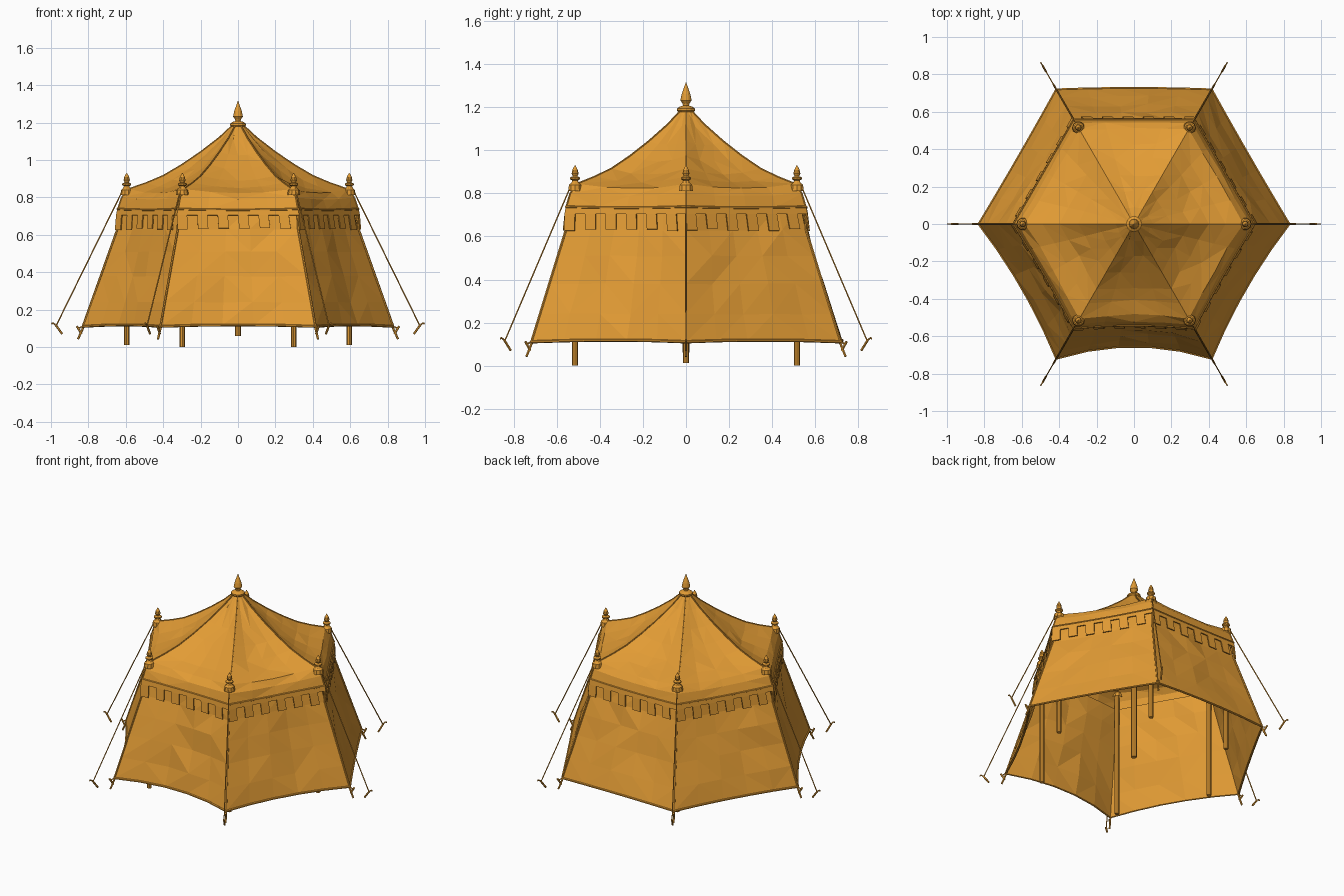
import bpy, bmesh, math, random
from mathutils import Vector, Matrix

random.seed(4)
cube = bpy.data.objects.get("Cube")
if cube:
    bpy.data.objects.remove(cube, do_unlink=True)

canvas = bpy.data.materials.new("golden canvas")
canvas.use_nodes = True
COLOUR = (0.76, 0.33, 0.035, 1)
canvas.diffuse_color = COLOUR
canvas.node_tree.nodes["Principled BSDF"].inputs["Base Color"].default_value = COLOUR

SIDES = 6
BOW = [0.004, -0.008, 0.004, 0.028, 0.065, 0.028]  # inward sag of each wall hem


def polar(r, z, k):
    a = math.radians(60 * k)
    return Vector((r * math.cos(a), r * math.sin(a), z))


def edge_point(r, z, k, u, bow=0.0, drop=0.0):
    """Point on side k at fraction u, sagging inward and down mid-side."""
    p = polar(r, z, k).lerp(polar(r, z, k + 1), u)
    s = 4 * u * (1 - u)
    p -= polar(1, 0, k + 0.5) * bow * s
    p.z -= drop * s
    return p


def finish(bm, name, thickness=0.0):
    bmesh.ops.remove_doubles(bm, verts=bm.verts, dist=0.0002)
    bmesh.ops.recalc_face_normals(bm, faces=bm.faces)
    mesh = bpy.data.meshes.new(name)
    bm.to_mesh(mesh)
    bm.free()
    mesh.materials.append(canvas)
    ob = bpy.data.objects.new(name, mesh)
    bpy.context.collection.objects.link(ob)
    if thickness:
        mod = ob.modifiers.new("cloth thickness", 'SOLIDIFY')
        mod.thickness = thickness
        mod.offset = -1
    return ob


def cloth(name, rows, cols, bows, wrinkle, thickness):
    """Six-sided cloth; rows are (radius, z, bow share, mid-side drop)."""
    bm = bmesh.new()
    for k in range(SIDES):
        grid = []
        for i, (r, z, share, drop) in enumerate(rows):
            line = []
            for c in range(cols + 1):
                p = edge_point(r, z, k, c / cols, bows[k] * share, drop)
                if 0 < c < cols and 0 < i < len(rows) - 1:
                    p += polar(1, 0.3, k + 0.5) * random.uniform(-wrinkle, wrinkle)
                line.append(bm.verts.new(p))
            grid.append(line)
        for a, b in zip(grid, grid[1:]):
            for c in range(cols):
                quad = (a[c], a[c + 1], b[c + 1], b[c])
                flip = random.random() < 0.5
                q = quad[1:] + quad[:1] if flip else quad
                bm.faces.new((q[0], q[1], q[2]))
                bm.faces.new((q[0], q[2], q[3]))
    return finish(bm, name, thickness)


def rod(bm, a, b, r, sides=6):
    d = b - a
    m = Matrix.Translation((a + b) / 2) @ d.to_track_quat('Z', 'Y').to_matrix().to_4x4()
    bmesh.ops.create_cone(bm, cap_ends=True, segments=sides, radius1=r, radius2=r,
                          depth=d.length, matrix=m)


def rods(bm, points, r, sides=6):
    for a, b in zip(points, points[1:]):
        rod(bm, a, b, r, sides)


def lathe(bm, profile, centre, sides=10):
    rings = [[bm.verts.new(centre + Vector((r * math.cos(t), r * math.sin(t), z)))
              for t in (2 * math.pi * i / sides for i in range(sides))]
             for r, z in profile]
    for a, b in zip(rings, rings[1:]):
        for i in range(sides):
            j = (i + 1) % sides
            bm.faces.new((a[i], a[j], b[j], b[i]))


# Sloping walls
cloth("walls", [(0.83, 0.11, 1, -0.008), (0.784, 0.24, 0.8, 0), (0.73, 0.38, 0.6, 0),
                (0.685, 0.51, 0.45, 0), (0.642, 0.63, 0.3, 0), (0.615, 0.74, 0.25, 0)],
      5, BOW, 0.009, 0.006)

# Swept roof with ridges at the corners and hollows between
ROOF = [(0.642, 0.74, 0.25, 0.005), (0.622, 0.80, 0.3, 0.012), (0.585, 0.845, 0.35, 0.022),
        (0.49, 0.878, 0.2, 0.026), (0.4, 0.916, 0.1, 0.028), (0.3, 0.975, 0, 0.025),
        (0.2, 1.043, 0, 0.018), (0.1, 1.12, 0, 0.008), (0.03, 1.185, 0, 0)]
cloth("roof", ROOF, 4, BOW, 0.006, 0.006)

# Castellated valance hanging below the eaves
bm = bmesh.new()
TABS = 6
for k in range(SIDES):
    def at(u, r, z):
        return bm.verts.new(edge_point(r, z, k, u, BOW[k] * 0.25))
    steps = TABS * 2
    for i in range(steps):
        u, v = i / steps, (i + 1) / steps
        bm.faces.new((at(u, 0.646, 0.735), at(v, 0.646, 0.735),
                      at(v, 0.652, 0.705), at(u, 0.652, 0.705)))
        if i % 2 == 0:
            w = 0.25 / steps
            low = random.uniform(0.625, 0.637)
            bm.faces.new((at(u, 0.652, 0.705), at(v, 0.652, 0.705),
                          at(v + w / 2, 0.662, low), at(u + w / 2, 0.662, low)))
finish(bm, "valance", 0.006)

# Piping along the hem, eaves, wall corners and roof ridges
bm = bmesh.new()
for k in range(SIDES):
    us = [i / 5 for i in range(6)]
    rods(bm, [edge_point(0.83, 0.11, k, u, BOW[k], -0.008) for u in us], 0.007)
    rods(bm, [edge_point(0.644, 0.738, k, u, BOW[k] * 0.25, 0.005) for u in us], 0.006)
    rods(bm, [polar(0.83, 0.11, k), polar(0.645, 0.63, k), polar(0.635, 0.74, k)], 0.006)
    rods(bm, [polar(r, z, k) for r, z, _, _ in ROOF], 0.004)
finish(bm, "seam_piping")

# Corner poles and centre pole
bm = bmesh.new()
for k in range(SIDES):
    rod(bm, polar(0.595, 0.012 if k % 3 == 0 else 0.0, k), polar(0.595, 0.87, k), 0.014, 8)
rod(bm, Vector((0, 0, 0.06)), Vector((0, 0, 1.2)), 0.017, 8)
finish(bm, "poles")

# Peak finial with flared collar
bm = bmesh.new()
lathe(bm, [(0.052, 1.155), (0.036, 1.178), (0.042, 1.185), (0.042, 1.194), (0.028, 1.204),
           (0.014, 1.208), (0.016, 1.218), (0.026, 1.232), (0.02, 1.262), (0.001, 1.316)],
      Vector((0, 0, 0)), 12)
finish(bm, "peak_finial")

# Small finials with canvas cuffs on the corner poles
bm = bmesh.new()
for k in range(SIDES):
    lathe(bm, [(0.034, -0.02), (0.03, 0.008), (0.018, 0.018), (0.014, 0.028), (0.024, 0.034),
               (0.024, 0.042), (0.011, 0.048), (0.017, 0.06), (0.013, 0.078), (0.001, 0.1)],
          polar(0.595, 0.832, k))
finish(bm, "corner_finials")

# Guy ropes
bm = bmesh.new()
for k in range(SIDES):
    rod(bm, polar(0.6, 0.872, k), polar(0.972, 0.115, k), 0.0035)
    rod(bm, polar(0.83, 0.11, k), polar(0.855, 0.1, k), 0.004)
finish(bm, "guy_ropes")

# Hooked stakes for the ropes and for the wall corners
bm = bmesh.new()
for k in range(SIDES):
    for r, z in ((0.94, 0.07), (0.826 + 0.03, 0.042)):
        rods(bm, [polar(r, z, k), polar(r + 0.036, z + 0.05, k) if r > 0.9
                  else polar(r - 0.03, z + 0.065, k)], 0.006)
        if r > 0.9:
            rods(bm, [polar(r + 0.036, z + 0.05, k), polar(r + 0.052, z + 0.06, k),
                      polar(r + 0.056, z + 0.052, k)], 0.004)
# Lean the wall stakes outward at their heads
    rods(bm, [polar(0.836, 0.07, k), polar(0.862, 0.112, k)], 0.006)
finish(bm, "stakes")
